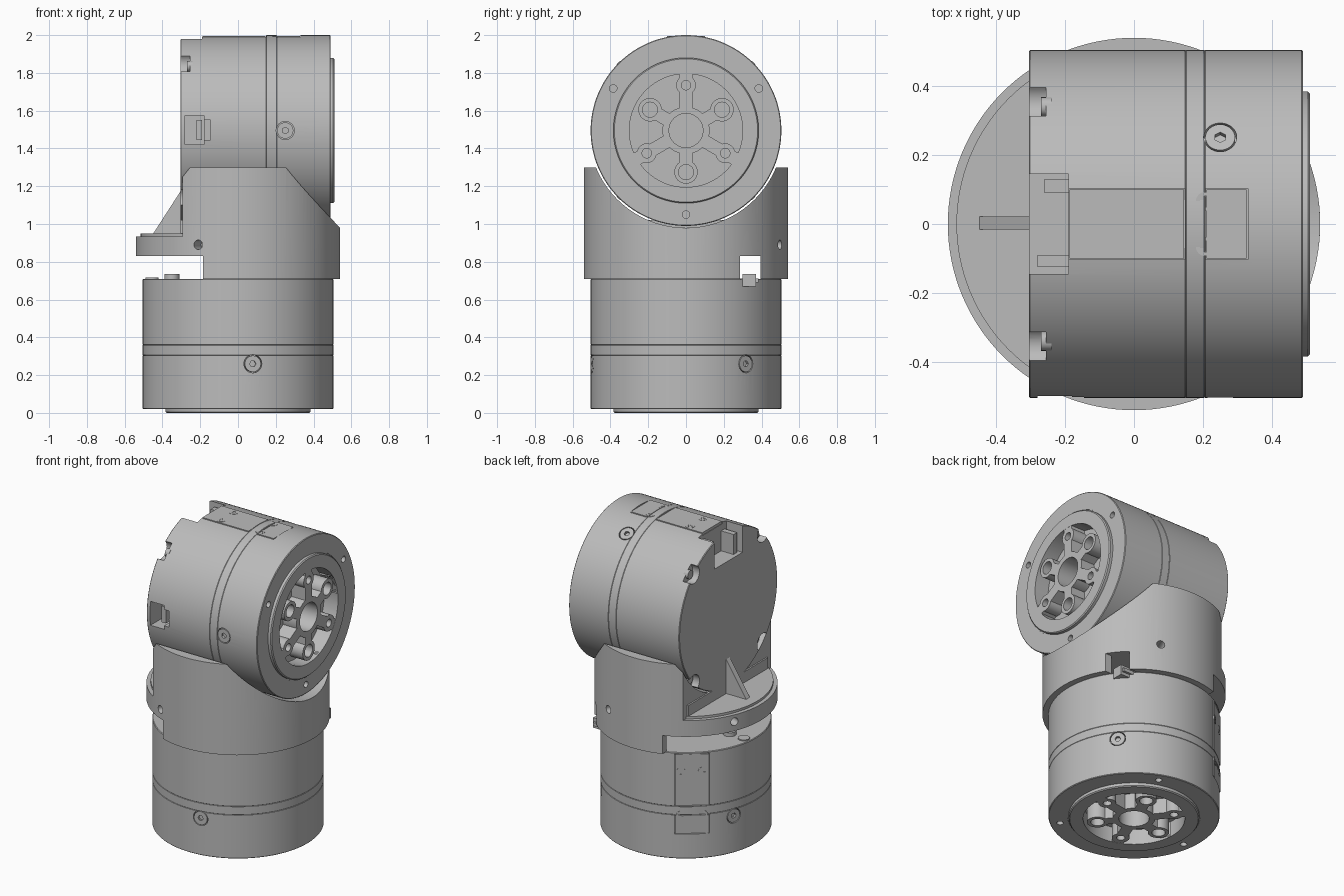
import bpy, bmesh
from math import radians, sin, cos, pi
from mathutils import Matrix, Vector

cube = bpy.data.objects.get("Cube")
if cube:
    bpy.data.objects.remove(cube)

grey = bpy.data.materials.new("satin grey metal")
grey.use_nodes = True
colour = (0.5, 0.5, 0.5, 1)
grey.diffuse_color = colour
grey.node_tree.nodes["Principled BSDF"].inputs["Base Color"].default_value = colour


def make(name, bm, mat=None):
    bmesh.ops.recalc_face_normals(bm, faces=bm.faces)
    me = bpy.data.meshes.new(name)
    if mat:
        bm.transform(mat)
    bm.to_mesh(me)
    bm.free()
    me.materials.append(grey)
    ob = bpy.data.objects.new(name, me)
    bpy.context.collection.objects.link(ob)
    return ob


def cyl(name, r, z0, z1, at=(0, 0), segs=32, mat=None):
    bm = bmesh.new()
    bmesh.ops.create_cone(bm, cap_ends=True, segments=segs, radius1=r, radius2=r, depth=z1 - z0,
                          matrix=Matrix.Translation((at[0], at[1], (z0 + z1) / 2)))
    return make(name, bm, mat)


def box(name, lo, hi, mat=None):
    bm = bmesh.new()
    bmesh.ops.create_cube(bm, size=1)
    lo, hi = Vector(lo), Vector(hi)
    for v in bm.verts:
        v.co = (lo + hi) / 2 + v.co * (hi - lo)
    return make(name, bm, mat)


def prism(name, points, y0, y1):
    """Extrude an x-z outline along y."""
    bm = bmesh.new()
    face = bm.faces.new([bm.verts.new((x, y0, z)) for x, z in points])
    new = bmesh.ops.extrude_face_region(bm, geom=[face])["geom"]
    bmesh.ops.translate(bm, vec=(0, y1 - y0, 0), verts=[g for g in new if isinstance(g, bmesh.types.BMVert)])
    return make(name, bm)


def lathe(name, profile, segs=128):
    """Spin an r-z outline around z; both ends lie on the axis."""
    bm = bmesh.new()
    verts = [bm.verts.new((r, 0, z)) for r, z in profile]
    edges = [bm.edges.new(p) for p in zip(verts, verts[1:])]
    bmesh.ops.spin(bm, geom=verts + edges, axis=(0, 0, 1), cent=(0, 0, 0), angle=2 * pi, steps=segs)
    bmesh.ops.remove_doubles(bm, verts=bm.verts, dist=0.0002)
    return make(name, bm)


def combine(ob, others, op="DIFFERENCE"):
    for other in others:
        other.hide_render = True
        mod = ob.modifiers.new("cut", "BOOLEAN")
        mod.operation, mod.object, mod.solver = op, other, "EXACT"
    bpy.context.view_layer.update()
    me = bpy.data.meshes.new_from_object(ob.evaluated_get(bpy.context.evaluated_depsgraph_get()))
    ob.modifiers.clear()
    ob.data = me
    for other in others:
        bpy.data.objects.remove(other)
    return ob


def polar(r, deg):
    return (r * cos(radians(deg)), r * sin(radians(deg)))


def radial(deg, z):
    """Frame whose z axis points outward from the drum at the given angle."""
    return Matrix.Rotation(radians(deg), 4, "Z") @ Matrix.Translation((0, 0, z)) @ Matrix.Rotation(pi / 2, 4, "Y")


def motor(prefix, top, frame):
    """Motor drum along z with its output face at the bottom, z = 0."""
    R, F = 0.505, 0.385
    prof = [(0, 0), (F - 0.006, 0), (F, 0.006), (F, 0.024), (0.392, 0.024), (0.392, 0.02), (R - 0.004, 0.02), (R, 0.024)]
    for z in (0.305, 0.36):
        prof += [(R, z - 0.002), (R - 0.002, z), (R, z + 0.002)]
    prof += [(R, top - 0.004), (R - 0.004, top), (0, top)]
    body = lathe(prefix + "_housing", prof)
    parts = [body]

    # Output face recess, rim holes, radial screw seats and plate seats
    cuts = [cyl("c", 0.3, -0.1, 0.1, segs=96), cyl("c", 0.09, 0.05, 0.3, segs=48)]
    cuts += [cyl("c", 0.02, -0.1, 0.08, polar(0.445, a), 20) for a in (60, 180, 300)]
    cuts += [cyl("c", 0.048, 0.475, 0.6, mat=radial(a, 0.26)) for a in (30, 150, 270)]
    spans = ((0.18, 0.303), (0.362, 0.70))
    cuts += [box("c", (0.482, -0.103, a), (0.6, 0.103, b)) for a, b in spans]
    if top > 0.75:
        # Rear cap: cable opening, corner scallops and side port
        cuts += [box("c", (0.31, -0.145, 0.70), (0.6, 0.145, 0.9))]
        cuts += [cyl("c", 0.058, 0.765, 0.9, (x, y)) for x in (-0.355, 0.355) for y in (-0.355, 0.355)]
        cuts += [box("c", (-0.075, -0.6, 0.69), (0.08, -0.38, 0.79)),
                 box("c", (-0.05, -0.6, 0.655), (0.055, -0.43, 0.70))]
        parts += [box(prefix + "_cable_socket", (0.3, -0.125, 0.70), (0.44, -0.09, 0.79)),
                  box(prefix + "_cable_socket", (0.3, 0.09, 0.70), (0.46, 0.13, 0.77)),
                  box(prefix + "_side_port_block", (-0.05, -0.47, 0.70), (0.055, -0.37, 0.73))]
        parts += [cyl(prefix + "_cap_screw", 0.028, 0.75, 0.78, (x, y), 20)
                  for x in (-0.34, 0.34) for y in (-0.34, 0.34)]
    combine(body, cuts)

    # Spoked output hub with bolt bosses
    hub = cyl(prefix + "_output_hub", 0.125, 0.001, 0.11, segs=64)
    webs, holes = [], [cyl("c", 0.09, -0.1, 0.2, segs=48)]
    for i in range(6):
        a = i * 60
        dist, boss, hole = (0.22, 0.062, 0.04) if i % 2 else (0.24, 0.052, 0.025)
        webs.append(box("w", (0.1, -0.035, 0.001), (0.306 if i % 2 == 0 else 0.25, 0.035, 0.11),
                        Matrix.Rotation(radians(a), 4, "Z")))
        webs.append(cyl("w", boss, 0.001, 0.11, polar(dist, a)))
        holes.append(cyl("c", hole, -0.1, 0.2, polar(dist, a), 24))
    combine(hub, webs, "UNION")
    combine(hub, holes)
    parts.append(hub)

    # Radial screws with hexagonal sockets
    for a in (30, 150, 270):
        screw = cyl(prefix + "_side_screw", 0.043, 0.47, 0.503, mat=radial(a, 0.26))
        combine(screw, [cyl("c", 0.017, 0.488, 0.6, segs=6, mat=radial(a, 0.26))])
        parts.append(screw)

    # Access plate, split by the clamp band
    for a, b in spans:
        plate = box(prefix + "_access_plate", (0.47, -0.1, a + 0.003), (0.499, 0.1, b - 0.003))
        parts.append(plate)
    for y in (-0.065, 0.065):
        for z in (0.303, 0.585):
            m = Matrix.Translation((0, y, z)) @ Matrix.Rotation(pi / 2, 4, "Y")
            screw = cyl(prefix + "_plate_screw", 0.028, 0.48, 0.5005, segs=24, mat=m)
            combine(screw, [box("c", (-0.016, -0.004, 0.494), (0.016, 0.004, 0.6), m),
                            box("c", (-0.004, -0.016, 0.494), (0.004, 0.016, 0.6), m)])
            parts.append(screw)
    for ob in parts:
        ob.data.transform(frame)


motor("lower_motor", 0.71, Matrix.Rotation(radians(129), 4, "Z"))
tilt = Matrix(((0, 0, -1, 0.51), (0, 1, 0, 0), (1, 0, 0, 1.495), (0, 0, 0, 1)))
motor("upper_motor", 0.815, tilt)

# Elbow bracket: side outline trimmed to a drum, then saddled for the upper motor
outline = [(-0.185, 0.71), (0.6, 0.71), (0.6, 0.911), (0.26, 1.3), (-0.27, 1.3), (-0.295, 1.27),
           (-0.295, 0.935), (-0.6, 0.935), (-0.6, 0.83), (-0.185, 0.83)]
bracket = prism("elbow_bracket", outline, -0.7, 0.7)
combine(bracket, [cyl("c", 0.54, 0.5, 1.5, segs=128)], "INTERSECT")
saddle = cyl("c", 0.515, -0.8, 0.8, segs=128, mat=Matrix.Translation((0, 0, 1.495)) @ Matrix.Rotation(pi / 2, 4, "Y"))
cuts = [saddle, cyl("c", 0.5, 0.6, 0.83, segs=128), box("c", (0.25, 0.285, 0.6), (0.7, 0.395, 0.83))]
cuts += [cyl("c", 0.025, 0.44, 0.7, segs=24, mat=radial(a, 0.89)) for a in (67, 157, 247)]
combine(bracket, cuts)

# Rear shelf pad and stiffening rib
pad = cyl("shelf_pad", 0.515, 0.92, 0.95, segs=128)
combine(pad, [box("c", (-0.7, -0.7, 0.8), (-0.29, 0.7, 1.2))], "INTERSECT")
prism("rear_wall", [(-0.305, 0.93), (-0.28, 0.93), (-0.28, 1.02), (-0.305, 1.02)], -0.41, 0.41)
prism("shelf_rib", [(-0.455, 0.94), (-0.3, 0.94), (-0.3, 1.18)], -0.016, 0.022)

# Fittings on top of the lower motor
cyl("cable_knob", 0.04, 0.70, 0.735, (-0.35, 0.05), 24)
cyl("cable_cap", 0.035, 0.70, 0.717, (-0.455, 0.055), 24)
box("cable_connector", (0.34, 0.30, 0.67), (0.41, 0.37, 0.735))
box("connector_flange", (0.3, 0.27, 0.69), (0.40, 0.385, 0.712))

# Smooth round walls, crisp edges
for ob in bpy.context.view_layer.objects:
    ob.select_set(ob.type == "MESH" and grey.name in ob.data.materials)
    if ob.select_get():
        bpy.context.view_layer.objects.active = ob
bpy.ops.object.shade_smooth_by_angle(angle=radians(30))
